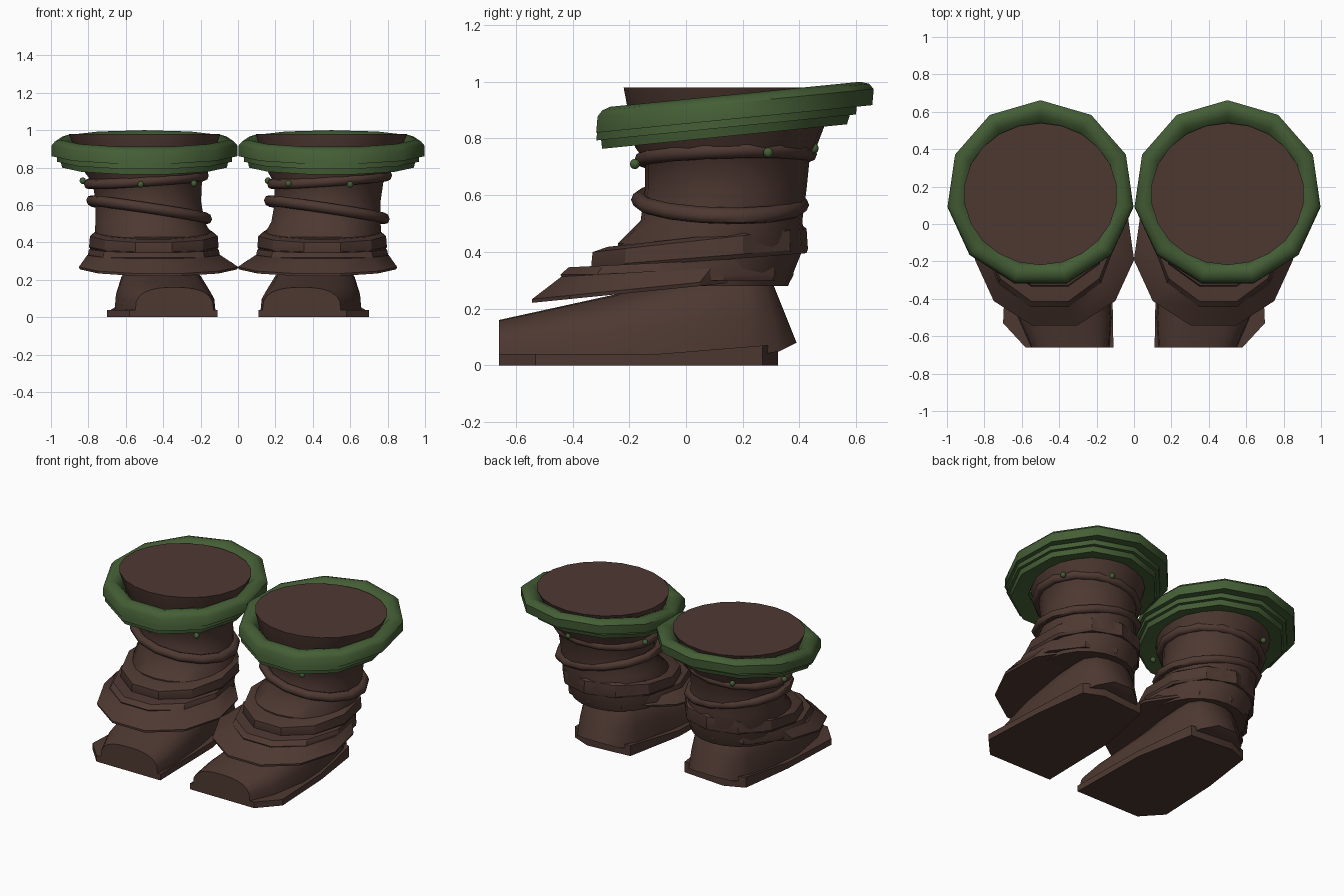
import bpy, bmesh, math

if "Cube" in bpy.data.objects:
    bpy.data.objects.remove(bpy.data.objects["Cube"])

def material(name, rgb):
    m = bpy.data.materials.new(name)
    m.diffuse_color = (*rgb, 1)
    m.use_nodes = True
    m.node_tree.nodes["Principled BSDF"].inputs["Base Color"].default_value = m.diffuse_color
    return m

brown = material("brown_leather", (0.076, 0.040, 0.031))
green = material("green_trim", (0.058, 0.112, 0.036))

def ring(cx, cy, z, rx, ry, ty=0.0, tx=0.0, n=11):
    """Ellipse with a corner at the back; ty and tx tilt it along y and x."""
    pts = []
    for i in range(n):
        a = math.pi / 2 + 2 * math.pi * i / n
        dx, dy = rx * math.cos(a), ry * math.sin(a)
        pts.append((cx + dx, cy + dy, z + ty * dy + tx * dx))
    return pts

def loft(name, rings, mat, angle=40, closed=False):
    """Skin a row of rings; cap the ends, or join last to first when closed."""
    bm = bmesh.new()
    vs = [[bm.verts.new(p) for p in r] for r in rings]
    n = len(vs[0])
    pairs = list(zip(vs, vs[1:])) + ([(vs[-1], vs[0])] if closed else [])
    for a, b in pairs:
        for i in range(n):
            j = (i + 1) % n
            bm.faces.new((a[i], a[j], b[j], b[i]))
    if not closed:
        bm.faces.new(vs[0])
        bm.faces.new(vs[-1])
    bmesh.ops.recalc_face_normals(bm, faces=bm.faces)
    me = bpy.data.meshes.new(name)
    bm.to_mesh(me)
    bm.free()
    me.materials.append(mat)
    ob = bpy.data.objects.new(name, me)
    bpy.context.collection.objects.link(ob)
    bpy.ops.object.select_all(action='DESELECT')
    bpy.context.view_layer.objects.active = ob
    ob.select_set(True)
    bpy.ops.object.shade_smooth_by_angle(angle=math.radians(angle))
    return ob

def wrap(name, cx, cy, z, rx, ry, thick, ty, tx):
    """Rounded strap wound around the leg."""
    rings = []
    for k in range(8):
        a = 2 * math.pi * k / 8
        d = thick * math.cos(a)
        rings.append(ring(cx, cy, z + thick * math.sin(a), rx + d, ry + d, ty, tx, 14))
    loft(name, rings, brown, 50, closed=True)

def foot_section(s, y, cx, w, h, base=0.03, lean=0.0):
    """Arched cross-section of the foot."""
    pts = []
    for k in range(13):
        t = math.pi * k / 12
        c, q = math.cos(t), math.sin(t)
        z = base + (h - base) * max(q, 0) ** 0.65
        x = w * math.copysign(abs(c) ** 0.8, c)
        pts.append((s * (cx + x), y - lean * (z - base), z))
    return pts

for s, side in ((1, "right"), (-1, "left")):
    # Sole: flat plate, turned slightly outwards, thicker at the heel
    outline = [(0.11, -0.66), (0.58, -0.66), (0.70, -0.53), (0.68, -0.1),
               (0.63, 0.27), (0.50, 0.325), (0.20, 0.30), (0.12, -0.1)]
    loft(side + "_sole", [[(s * x, y, 0) for x, y in outline],
                          [(s * x, y, 0.04 if y < 0.1 else 0.07) for x, y in outline]],
         brown, 30)

    # Foot upper: rises from the cut toe to the wedge heel
    loft(side + "_foot", [foot_section(s, *p) for p in (
        (-0.66, 0.34, 0.21, 0.16), (-0.50, 0.37, 0.25, 0.195),
        (-0.25, 0.40, 0.26, 0.25), (0.0, 0.41, 0.24, 0.32),
        (0.22, 0.41, 0.21, 0.36), (0.33, 0.41, 0.16, 0.34, 0.05, 0.2),
        (0.39, 0.41, 0.07, 0.31, 0.08, 0.4))], brown, 40)

    # Wide flap over the instep
    x = s * 0.425
    loft(side + "_flap", [
        ring(x, -0.13, 0.262, 0.425, 0.43, 0.1),
        ring(x, -0.13, 0.275, 0.43, 0.43, 0.1),
        ring(s * 0.45, -0.07, 0.335, 0.36, 0.385, 0.06)], brown, 30)

    # Two ankle bands
    x = s * 0.45
    loft(side + "_lower_ankle_band", [
        ring(x, -0.04, 0.30, 0.36, 0.41, 0.0),
        ring(x, -0.04, 0.32, 0.36, 0.42, 0.0),
        ring(x, -0.03, 0.365, 0.35, 0.40, 0.05)], brown, 30)
    loft(side + "_upper_ankle_band", [
        ring(x, 0.04, 0.365, 0.34, 0.385, 0.08),
        ring(x, 0.04, 0.38, 0.35, 0.39, 0.08),
        ring(x, 0.04, 0.44, 0.345, 0.385, 0.11),
        ring(x, 0.06, 0.455, 0.32, 0.35, 0.11)], brown, 30)

    # Leg: tapers to the ankle, flares to the flat top
    loft(side + "_leg", [ring(s * cx, cy, z, rx, ry, 0, 0, 22) for cx, cy, z, rx, ry in (
        (0.44, 0.06, 0.28, 0.30, 0.30), (0.45, 0.09, 0.43, 0.32, 0.33),
        (0.47, 0.125, 0.51, 0.295, 0.285), (0.48, 0.14, 0.62, 0.285, 0.285),
        (0.485, 0.145, 0.72, 0.295, 0.29), (0.49, 0.14, 0.77, 0.33, 0.32),
        (0.50, 0.16, 0.98, 0.41, 0.38))], brown, 40)

    # Straps around the leg, wound the same way on both legs
    wrap(side + "_upper_wrap", s * 0.49, 0.14, 0.735, 0.315, 0.295, 0.027, 0.03, 0.07)
    wrap(side + "_lower_wrap", s * 0.475, 0.12, 0.575, 0.315, 0.285, 0.029, -0.03, -0.15)

    # Tilted stepped cuff
    loft(side + "_cuff", [ring(s * 0.5, cy, z, r, r * 0.99, 0.1) for cy, z, r in (
        (0.16, 0.915, 0.39), (0.165, 0.945, 0.42), (0.165, 0.955, 0.455),
        (0.165, 0.945, 0.485), (0.165, 0.925, 0.502), (0.16, 0.868, 0.502),
        (0.135, 0.868, 0.472), (0.132, 0.838, 0.472), (0.13, 0.838, 0.452),
        (0.127, 0.806, 0.445), (0.13, 0.82, 0.34))], green, 40, closed=True)

# Small beads below the cuffs
beads = [(0.60, -0.18, 0.71), (0.27, -0.14, 0.715), (0.16, 0.20, 0.73),
         (0.80, 0.29, 0.75), (0.55, 0.45, 0.765),
         (-0.52, -0.18, 0.71), (-0.235, -0.10, 0.715), (-0.83, 0.15, 0.73),
         (-0.65, 0.44, 0.765)]
for p in beads:
    bpy.ops.mesh.primitive_uv_sphere_add(segments=10, ring_count=6, radius=0.018, location=p)
    ob = bpy.context.object
    ob.name = "bead"
    ob.data.materials.append(green)
    bpy.ops.object.shade_smooth()
